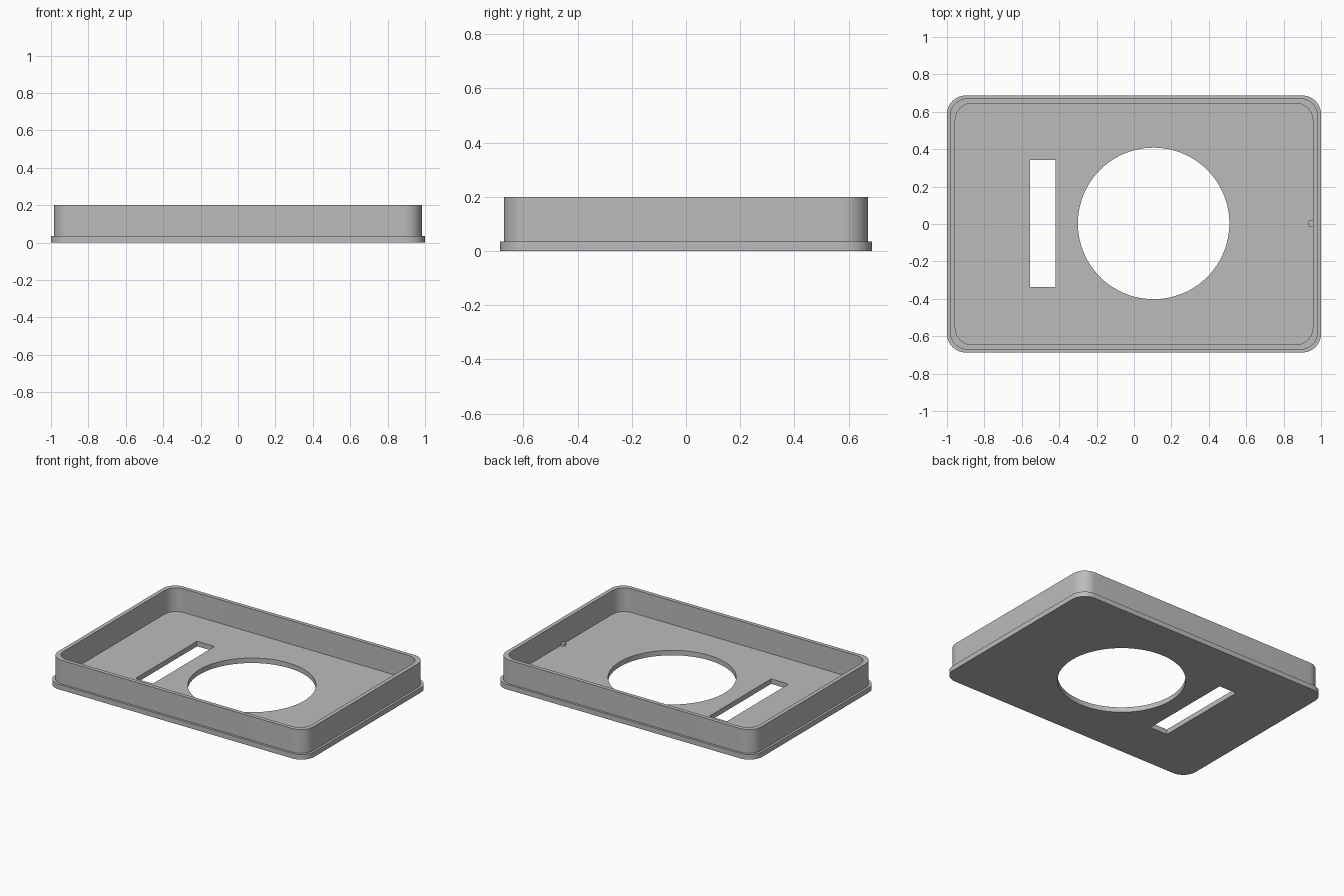
import bpy, bmesh, math

cube = bpy.data.objects.get("Cube")
if cube:
    bpy.data.objects.remove(cube, do_unlink=True)

grey = bpy.data.materials.new("plain grey")
grey.use_nodes = True
COLOUR = (0.5, 0.5, 0.5, 1)
grey.diffuse_color = COLOUR
grey.node_tree.nodes["Principled BSDF"].inputs["Base Color"].default_value = COLOUR


def rounded_rect(half_x, half_y, radius, steps=12):
    pts = []
    for i, (sx, sy) in enumerate([(1, 1), (-1, 1), (-1, -1), (1, -1)]):
        for k in range(steps + 1):
            a = math.pi / 2 * (i + k / steps)
            pts.append((sx * (half_x - radius) + radius * math.cos(a),
                        sy * (half_y - radius) + radius * math.sin(a)))
    return pts


def circle(cx, cy, radius, sides):
    return [(cx + radius * math.cos(math.tau * k / sides),
             cy + radius * math.sin(math.tau * k / sides)) for k in range(sides)]


def rectangle(x0, x1, y0, y1):
    return [(x0, y0), (x1, y0), (x1, y1), (x0, y1)]


def extruded(name, loops, z0, z1):
    """Fill an outline (first loop) with holes (other loops) and extrude it upward."""
    bm = bmesh.new()
    edges = []
    for loop in loops:
        verts = [bm.verts.new((x, y, z0)) for x, y in loop]
        edges += [bm.edges.new((v, verts[i - 1])) for i, v in enumerate(verts)]
    bmesh.ops.triangle_fill(bm, edges=edges, use_beauty=True)
    top = bmesh.ops.extrude_face_region(bm, geom=bm.faces[:], use_keep_orig=True)
    moved = [g for g in top["geom"] if isinstance(g, bmesh.types.BMVert)]
    bmesh.ops.translate(bm, verts=moved, vec=(0, 0, z1 - z0))
    bmesh.ops.recalc_face_normals(bm, faces=bm.faces[:])
    mesh = bpy.data.meshes.new(name)
    bm.to_mesh(mesh)
    bm.free()
    mesh.materials.append(grey)
    obj = bpy.data.objects.new(name, mesh)
    bpy.context.collection.objects.link(obj)
    bpy.ops.object.select_all(action="DESELECT")
    obj.select_set(True)
    bpy.context.view_layer.objects.active = obj
    bpy.ops.object.shade_smooth_by_angle(angle=math.radians(30))
    return obj


PLATE_TOP = 0.035

# Base plate with a round opening and a long slot
extruded("base_plate", [rounded_rect(1.0, 0.687, 0.1),
                        circle(0.105, 0.003, 0.405, 96),
                        rectangle(-0.555, -0.42, -0.338, 0.342)], 0, PLATE_TOP)

# Upright wall set in from the plate edge
extruded("rim_wall", [rounded_rect(0.984, 0.672, 0.096),
                      rounded_rect(0.956, 0.645, 0.09)], PLATE_TOP - 0.005, 0.2)

# Small locating peg against the end wall
extruded("locating_peg", [circle(0.948, 0.003, 0.019, 24)], PLATE_TOP - 0.005, PLATE_TOP + 0.015)
